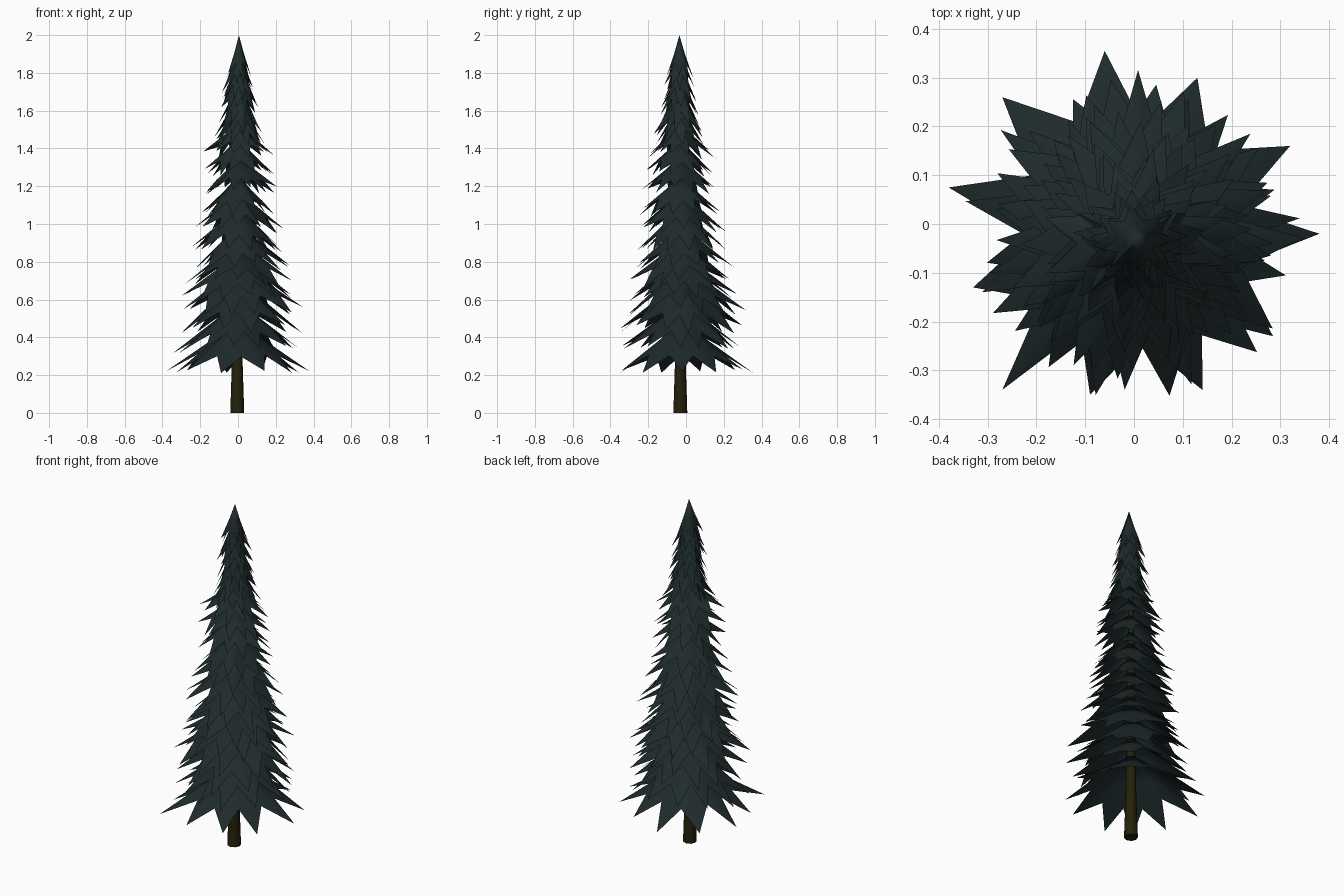
import bpy, bmesh, math, random
from mathutils import Vector

random.seed(7)
if "Cube" in bpy.data.objects:
    bpy.data.objects.remove(bpy.data.objects["Cube"], do_unlink=True)


def material(name, rgb):
    m = bpy.data.materials.new(name)
    m.use_nodes = True
    m.diffuse_color = (*rgb, 1)
    m.node_tree.nodes["Principled BSDF"].inputs["Base Color"].default_value = (*rgb, 1)
    return m


NEEDLES = material("dark spruce green", (0.0135, 0.0235, 0.0245))
BARK = material("dark bark brown", (0.018, 0.015, 0.003))


def finish(name, bm, mat, angle):
    bmesh.ops.recalc_face_normals(bm, faces=bm.faces)
    mesh = bpy.data.meshes.new(name)
    bm.to_mesh(mesh)
    bm.free()
    mesh.materials.append(mat)
    obj = bpy.data.objects.new(name, mesh)
    bpy.context.collection.objects.link(obj)
    bpy.ops.object.select_all(action='DESELECT')
    obj.select_set(True)
    bpy.context.view_layer.objects.active = obj
    bpy.ops.object.shade_smooth_by_angle(angle=math.radians(angle))


def tier(name, centre, top, tips):
    """Open umbrella of branches: crown point, shoulder ring, then a zigzag hem of tips and notches."""
    bm = bmesh.new()
    crown = bm.verts.new((centre.x, centre.y, top))
    hem = []
    for i, tip in enumerate(tips):
        after = tips[(i + 1) % len(tips)]
        middle = (tip + after) / 2 - Vector((centre.x, centre.y, 0))
        scale = random.uniform(0.6, 0.7)
        low = (tip.z + after.z) / 2
        notch = Vector((centre.x + middle.x * scale, centre.y + middle.y * scale,
                        low + (top - low) * random.uniform(0.27, 0.34)))
        hem += [tip, notch]
    shoulder, edge = [], []
    for i, p in enumerate(hem):
        k, drop = (0.38, 0.42) if i % 2 == 0 else (0.55, 0.6)
        shoulder.append(bm.verts.new((centre.x + (p.x - centre.x) * k,
                                      centre.y + (p.y - centre.y) * k,
                                      top + (p.z - top) * drop)))
        edge.append(bm.verts.new(p))
    for i in range(len(hem)):
        j = (i + 1) % len(hem)
        bm.faces.new((crown, shoulder[i], shoulder[j]))
        bm.faces.new((shoulder[i], edge[i], edge[j], shoulder[j]))
    finish(name, bm, NEEDLES, 80)


def ring_of_tips(centre, radius, z, count):
    """Irregular ring of branch tips."""
    start = random.uniform(0, math.tau)
    tips = []
    for i in range(count):
        a = start + (i + random.uniform(-0.22, 0.22)) * math.tau / count
        r = radius * random.uniform(0.82, 1.03)
        tips.append(Vector((centre.x + r * math.cos(a), centre.y + r * math.sin(a),
                            z + random.uniform(-0.02, 0.03))))
    return tips


# Lowest umbrella, with its widest branches
lowest = [(0.38, -0.02), (0.32, 0.16), (0.13, 0.30), (-0.06, 0.355), (-0.27, 0.26),
          (-0.38, 0.075), (-0.33, -0.13), (-0.27, -0.34), (-0.09, -0.35),
          (0.14, -0.34), (0.285, -0.23)]
tier("branch_tier_lowest", Vector((0, -0.02, 0)), 0.50,
     [Vector((x, y, random.uniform(0.21, 0.24))) for x, y in lowest])

# Wide, shallow umbrellas on the main trunk: tip height, tip radius
wide = [(0.33, 0.345), (0.44, 0.355), (0.53, 0.335), (0.60, 0.31), (0.68, 0.295), (0.77, 0.28),
        (0.87, 0.265), (0.97, 0.245), (1.06, 0.22), (1.17, 0.21), (1.27, 0.20), (1.36, 0.19)]
for n, (z, r) in enumerate(wide):
    c = Vector((0.003, -0.01 - 0.018 * z, 0))
    tier(f"wide_branch_tier_{n + 1}", c, z + r * (0.75 + 0.15 * z), ring_of_tips(c, r, z, 12))

# Narrow, steep skirts near the top
narrow = [(1.42, 0.14), (1.47, 0.135), (1.53, 0.12), (1.59, 0.11), (1.65, 0.1), (1.71, 0.09)]
for n, (z, r) in enumerate(narrow):
    c = Vector((0.005, -0.035, 0))
    tier(f"narrow_branch_tier_{n + 1}", c, z + 0.2 + 0.3 * r, ring_of_tips(c, r, z, 10))

# Pointed crown
c = Vector((0.005, -0.035, 0))
tier("branch_tier_crown", c, 2.0, ring_of_tips(c, 0.08, 1.78, 8))

# Tapered trunk with a flared foot
bm = bmesh.new()
rings = []
for z, r in ((0, 0.037), (0.28, 0.028), (1.0, 0.02), (1.8, 0.006)):
    rings.append([bm.verts.new((-0.004 + r * math.cos(a * math.tau / 8),
                                -0.03 + r * math.sin(a * math.tau / 8), z)) for a in range(8)])
for low, high in zip(rings, rings[1:]):
    for i in range(8):
        j = (i + 1) % 8
        bm.faces.new((low[i], low[j], high[j], high[i]))
bm.faces.new(rings[0])
bm.faces.new(rings[-1])
finish("trunk", bm, BARK, 50)
